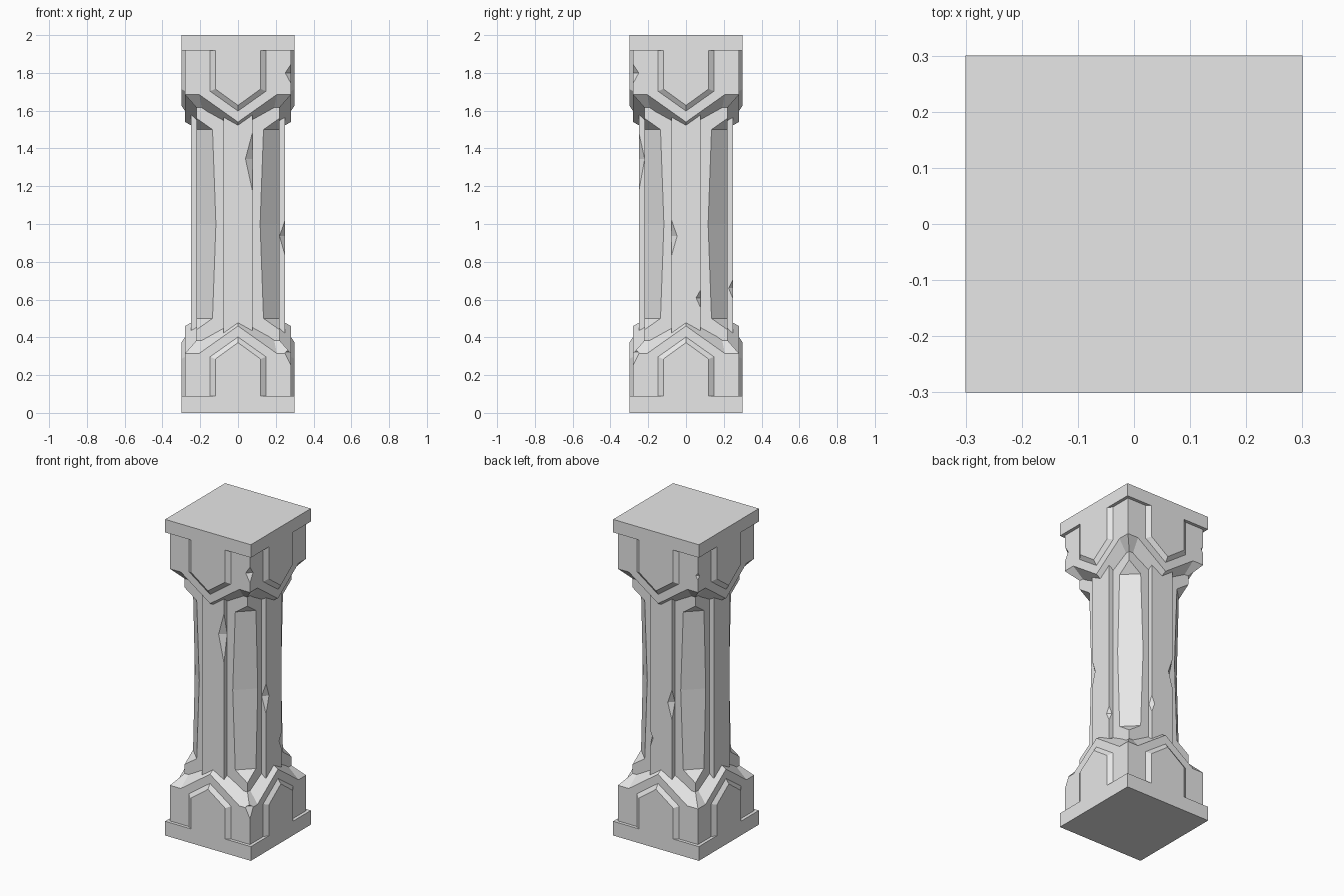
import bpy, bmesh, math
from mathutils import Matrix, Vector

if "Cube" in bpy.data.objects:
    bpy.data.objects.remove(bpy.data.objects["Cube"])

stone = bpy.data.materials.new("grey stone")
stone.diffuse_color = (0.8, 0.8, 0.8, 1)
stone.use_nodes = True
stone.node_tree.nodes["Principled BSDF"].inputs["Base Color"].default_value = stone.diffuse_color


def finish(name, bm):
    bmesh.ops.remove_doubles(bm, verts=bm.verts, dist=0.0005)
    bmesh.ops.recalc_face_normals(bm, faces=bm.faces)
    me = bpy.data.meshes.new(name)
    bm.to_mesh(me)
    bm.free()
    me.materials.append(stone)
    ob = bpy.data.objects.new(name, me)
    bpy.context.collection.objects.link(ob)
    return ob


def loft(bm, rings):
    """Skin a list of equal-length rings and cap both ends."""
    vs = [[bm.verts.new(p) for p in r] for r in rings]
    n = len(vs[0])
    for a, b in zip(vs, vs[1:]):
        for i in range(n):
            j = (i + 1) % n
            bm.faces.new((a[i], a[j], b[j], b[i]))
    bm.faces.new(vs[0][::-1])
    bm.faces.new(vs[-1])


def four_sides(points):
    """Repeat one side's points around the square."""
    return [Matrix.Rotation(k * math.pi / 2, 3, 'Z') @ Vector(p)
            for k in range(4) for p in points]


def gable_ring(half, shoulder, z_low, z_peak):
    return four_sides([(-half, -half, z_low), (-shoulder, -half, z_low),
                       (0, -half, z_peak), (shoulder, -half, z_low)])


def panel_ring(depth, w, z0, z_sh, z_peak):
    return [(-w, -depth, z0), (w, -depth, z0), (w, -depth, z_sh),
            (0, -depth, z_peak), (-w, -depth, z_sh)]


def place(ob, flip):
    """Turn a base part upside down to make its capital twin."""
    if flip:
        ob.data.transform(Matrix.Translation((0, 0, 2)) @ Matrix.Rotation(math.pi, 4, 'X'))
    return ob


def chip(ob, spots):
    """Break edges away with diamond-shaped cutters: centre and radii."""
    for c, r in spots:
        bm = bmesh.new()
        top, bot = (bm.verts.new((c[0], c[1], c[2] + s * r[2])) for s in (1, -1))
        mid = [bm.verts.new((c[0] + r[0] * x, c[1] + r[1] * y, c[2] + .1 * r[2]))
               for x, y in ((1, 0), (0, 1), (-1, 0), (0, -1))]
        for i in range(4):
            bm.faces.new((mid[i], mid[(i + 1) % 4], top))
            bm.faces.new((mid[(i + 1) % 4], mid[i], bot))
        cutter = finish("chip_cutter", bm)
        cutter.hide_render = True
        cutter.hide_set(True)
        m = ob.modifiers.new("chip", 'BOOLEAN')
        m.operation, m.object, m.solver = 'DIFFERENCE', cutter, 'EXACT'


# shaft core: square with stopped, slightly hollowed corner chamfers
bm = bmesh.new()
loft(bm, [four_sides([(-e, -.22, z), (e, -.22, z)]) for z, e in
          ((.3, .22), (.44, .22), (.5, .135), (1, .117), (1.5, .135), (1.56, .22), (1.7, .22))])
finish("shaft", bm)

# raised band on each shaft face
bands = []
for k, side in enumerate(("front", "right", "back", "left")):
    bm = bmesh.new()
    loft(bm, [[(-.077, -.25, z), (.077, -.25, z), (.077, -.2, z), (-.077, -.2, z)]
              for z in (.35, 1.65)])
    bmesh.ops.rotate(bm, verts=bm.verts, matrix=Matrix.Rotation(k * math.pi / 2, 3, 'Z'))
    bands.append(finish(side + "_band", bm))
chip(bands[0], [((.085, -.262, 1.32), (.06, .05, .25))])
chip(bands[1], [((.262, -.085, .92), (.05, .05, .16)), ((.262, .085, .6), (.04, .045, .09))])
chip(bands[2], [((-.085, .262, .9), (.05, .05, .16)), ((.085, .262, .65), (.04, .045, .1))])

for name, flip in (("base", False), ("capital", True)):
    # square slab
    bm = bmesh.new()
    t = .082 if flip else .09
    loft(bm, [four_sides([(-.3, -.3, z)]) for z in (0, t)])
    place(finish(name + "_slab", bm), flip)

    # block with a gabled, sloping edge
    bm = bmesh.new()
    loft(bm, [gable_ring(.28, .205, .05, .05), gable_ring(.28, .205, .315, .46),
              gable_ring(.21, .19, .395, .5)])
    block = place(finish(name + "_block", bm), flip)
    if flip:
        chip(block, [((.295, -.295, 1.79), (.06, .06, .1)),
                     ((-.295, .295, 1.78), (.045, .045, .07))])
    else:
        chip(block, [((.295, -.295, .31), (.065, .065, .12))])

    # raised gabled panel on each face
    for k, side in enumerate(("front", "right", "back", "left")):
        bm = bmesh.new()
        loft(bm, [panel_ring(.26, .148, .05, .297, .402),
                  panel_ring(.28, .148, .05, .297, .402),
                  panel_ring(.3, .12, .05, .285, .372)])
        bmesh.ops.rotate(bm, verts=bm.verts, matrix=Matrix.Rotation(k * math.pi / 2, 3, 'Z'))
        place(finish(name + "_" + side + "_panel", bm), flip)
